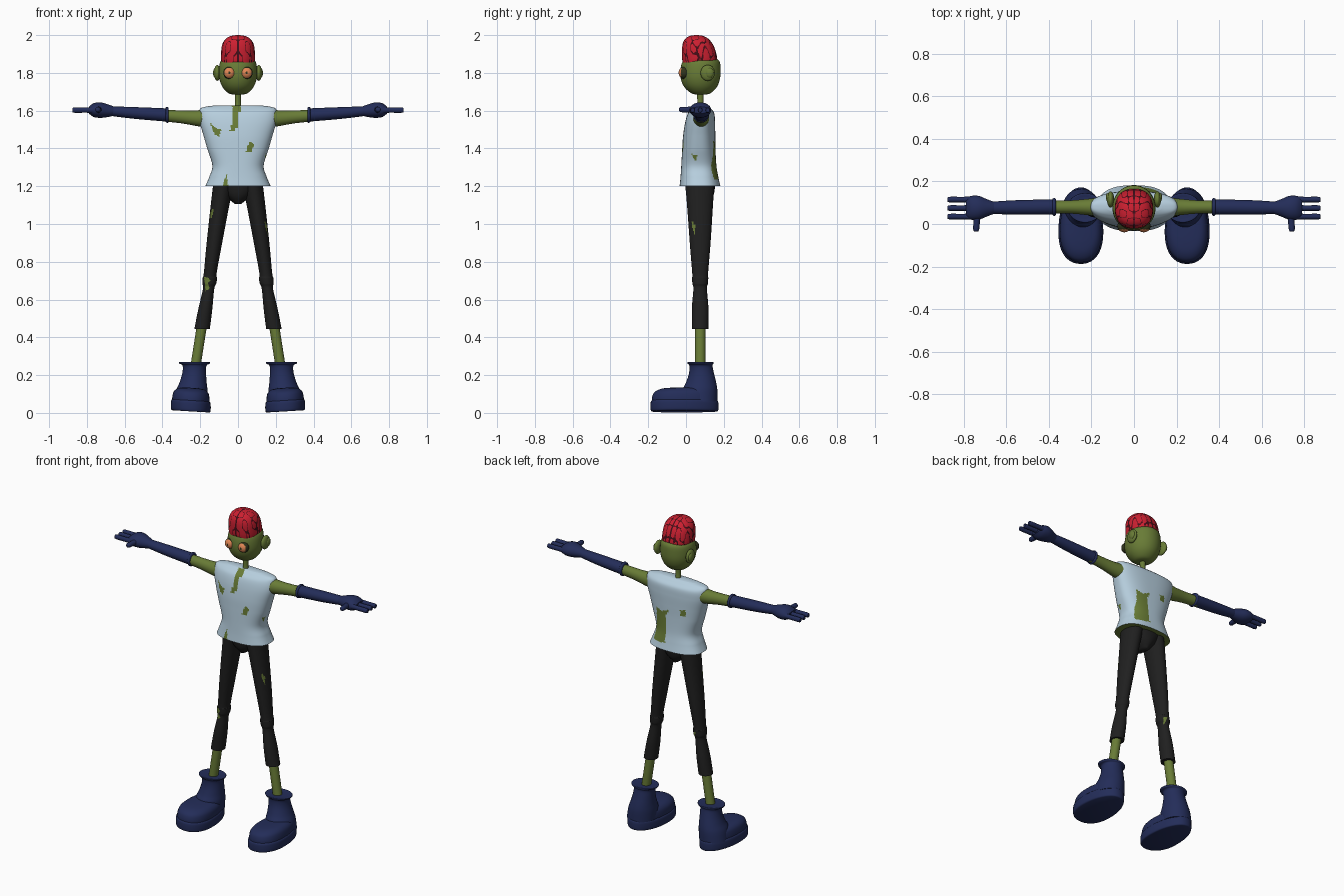
import bpy, bmesh, math, random
from mathutils import Vector

default_cube = bpy.data.objects.get("Cube")
if default_cube:
    bpy.data.objects.remove(default_cube, do_unlink=True)


def make_material(name, red, green, blue):
    material = bpy.data.materials.new(name)
    material.use_nodes = True
    material.diffuse_color = (red, green, blue, 1)
    shader = material.node_tree.nodes["Principled BSDF"]
    shader.inputs["Base Color"].default_value = (red, green, blue, 1)
    shader.inputs["Roughness"].default_value = 0.8
    return material


skin = make_material("green skin", .14, .2, .037)
cloth = make_material("pale blue cloth", .47, .62, .73)
trouser = make_material("black trousers", .014, .014, .014)
navy = make_material("navy rubber", .017, .026, .1)
red = make_material("red brain", .6, .014, .03)
groove = make_material("dark brain groove", .06, .004, .008)
orange = make_material("orange iris", .75, .24, .09)
dark = make_material("dark eye rim", .03, .035, .012)

AXES = {"X": lambda t, u, v: (t, u, v),
        "Y": lambda t, u, v: (u, t, v),
        "Z": lambda t, u, v: (u, v, t)}


def catmull(a, b, c, d, f):
    return 0.5 * (2 * b + (c - a) * f + (2 * a - 5 * b + 4 * c - d) * f * f
                  + (3 * b - a - 3 * c + d) * f ** 3)


def finish(name, bm, materials, rule=None):
    """Turn a bmesh into a smooth object, colouring faces by a rule."""
    bmesh.ops.recalc_face_normals(bm, faces=bm.faces)
    for face in bm.faces:
        face.smooth = True
        if rule:
            face.material_index = int(rule(face.calc_center_median()))
    mesh = bpy.data.meshes.new(name)
    bm.to_mesh(mesh)
    bm.free()
    for material in materials:
        mesh.materials.append(material)
    mesh.set_sharp_from_angle(angle=math.radians(50))
    obj = bpy.data.objects.new(name, mesh)
    bpy.context.collection.objects.link(obj)
    return obj


def loft(name, sections, materials, axis="Z", side=1, seg=24, per=4,
         power=2, taper=0, rule=None):
    """Skin oval sections (along, centre u, centre v, radius u, radius v)."""
    bm = bmesh.new()
    rings = []
    last = len(sections) - 1
    steps = [(i, j / per) for i in range(last) for j in range(per)] + [(last - 1, 1)]
    for i, f in steps:
        near = [sections[min(max(i + k, 0), last)] for k in (-1, 0, 1, 2)]
        t, u, v, ru, rv = (catmull(*values, f) for values in zip(*near))
        ring = []
        for k in range(seg):
            angle = math.tau * k / seg
            c, s = math.cos(angle), math.sin(angle)
            pu = math.copysign(abs(c) ** (2 / power), c) * ru * (1 - taper * s)
            pv = math.copysign(abs(s) ** (2 / power), s) * rv
            x, y, z = AXES[axis](t, u + pu, v + pv)
            ring.append(bm.verts.new((x * side, y, z)))
        rings.append(ring)
    for low, high in zip(rings, rings[1:]):
        for k in range(seg):
            n = (k + 1) % seg
            bm.faces.new((low[k], low[n], high[n], high[k]))
    bm.faces.new(rings[0])
    bm.faces.new(rings[-1])
    return finish(name, bm, materials, rule)


def ellipsoid(name, centre, radii, materials, rule=None):
    bm = bmesh.new()
    bmesh.ops.create_uvsphere(bm, u_segments=40, v_segments=28, radius=1)
    for vert in bm.verts:
        vert.co = Vector(p + q * r for p, q, r in zip(centre, vert.co, radii))
    return finish(name, bm, materials, rule)


def inside(px, pz, outline):
    """Even-odd test for a point in a small outline."""
    hit = False
    for (ax, az), (bx, bz) in zip(outline, outline[1:] + outline[:1]):
        if (az > pz) != (bz > pz) and px < ax + (pz - az) * (bx - ax) / (bz - az):
            hit = not hit
    return hit


# Shirt with torn holes and skin below the hem
front_tears = [
    [(-.03, 1.64), (.012, 1.64), (.005, 1.55), (-.015, 1.49), (-.045, 1.49), (-.03, 1.54)],
    [(-.15, 1.54), (-.12, 1.51), (-.09, 1.5), (-.1, 1.46), (-.125, 1.475)],
    [(.065, 1.44), (.085, 1.42), (.07, 1.38), (.04, 1.38), (.05, 1.41)],
    [(-.085, 1.19), (-.06, 1.27), (-.052, 1.19)]]
back_tears = [
    [(.105, 1.44), (.06, 1.425), (.007, 1.45), (.035, 1.4), (.025, 1.24), (.12, 1.235), (.1, 1.38)],
    [(-.1, 1.47), (-.1, 1.43), (-.065, 1.43), (-.065, 1.465)]]
side_tears = [[(.03, 1.37), (.06, 1.365), (.05, 1.33), (.04, 1.35)]]


def shirt_rule(c):
    if c.z < 1.2005:
        return True
    tears = front_tears if c.y < .07 else back_tears
    return (any(inside(c.x, c.z, t) for t in tears)
            or c.x > .08 and any(inside(c.y, c.z, t) for t in side_tears))


loft("shirt", [(1.2, 0, .074, .173, .108), (1.25, 0, .071, .152, .1),
               (1.31, 0, .068, .136, .093), (1.4, 0, .068, .163, .088),
               (1.47, 0, .07, .183, .085), (1.54, 0, .075, .203, .079),
               (1.59, 0, .08, .205, .068), (1.615, 0, .08, .193, .045),
               (1.627, 0, .08, .13, .028)],
     [cloth, skin], seg=144, per=13, power=2.5, rule=shirt_rule)

# Hips, neck and head
loft("hips", [(1.105, 0, .075, .015, .04), (1.15, 0, .075, .07, .07),
              (1.21, 0, .075, .12, .08)], [trouser])
loft("neck", [(1.6, 0, .078, .02, .022), (1.65, 0, .076, .015, .016),
              (1.71, 0, .076, .018, .02)], [skin])
loft("head", [(1.685, 0, .08, .015, .015), (1.692, 0, .079, .05, .05),
              (1.725, 0, .077, .082, .086), (1.77, 0, .076, .099, .104),
              (1.82, 0, .077, .101, .106), (1.86, 0, .08, .093, .098),
              (1.88, 0, .08, .07, .075)], [skin], seg=40, per=5)

# Brain coloured by folded wave bands
random.seed(4)
waves = []
for n in range(7):
    direction = Vector((random.uniform(-1, 1), random.uniform(-1, 1), random.uniform(-.45, .45)))
    waves.append((direction.normalized() * 125, random.uniform(0, math.tau)))


def brain_rule(c):
    p = Vector((abs(c.x), c.y, c.z))
    fold = sum(math.cos(d.dot(p) + phase) for d, phase in waves)
    return abs(c.x) < .003 or abs(fold) < .55


loft("brain", [(1.84, 0, .073, .085, .088), (1.88, 0, .072, .09, .093),
               (1.94, 0, .064, .086, .084), (1.975, 0, .058, .07, .066),
               (1.994, 0, .056, .042, .04), (2, 0, .056, .008, .008)],
     [red, groove], seg=168, per=16, power=2.3, rule=brain_rule)


def eye_rule(side):
    def rule(c):
        distance = math.hypot(c.x - side * .046, c.z - 1.8)
        return 1 if distance < .006 or distance > .027 else 0
    return rule


def tear_rule(side):
    """Small rips in the trousers, different on each leg."""
    knee = [(-.18, .72), (-.155, .715), (-.145, .7), (-.16, .69), (-.15, .655), (-.172, .645)]
    back_knee = [(-.15, .71), (-.125, .7), (-.135, .66)]
    thigh = [(.03, 1.02), (.05, .99), (.045, .95), (.03, .98)]
    hip = [(.02, 1.09), (.05, 1.06), (.04, 1.02), (.025, 1.05)]

    def rule(c):
        if side > 0:
            return c.x > .11 and inside(c.y, c.z, thigh)
        return (inside(c.x, c.z, knee if c.y < .075 else back_knee)
                or c.x < -.11 and inside(c.y, c.z, hip))
    return rule


for side, label in ((1, "left"), (-1, "right")):
    # Eyes and ears
    ellipsoid(label + "_eye", (side * .046, -.01, 1.8), (.032, .029, .032),
              [orange, dark], eye_rule(side))
    ellipsoid(label + "_ear", (side * .11, .115, 1.8), (.017, .038, .042), [skin])
    ellipsoid(label + "_ear_lobe", (side * .12, .125, 1.8), (.012, .022, .026), [skin])

    # Bare upper arm and long glove
    loft(label + "_upper_arm", [(.16, .08, 1.56, .045, .05), (.22, .08, 1.56, .038, .041),
                                (.3, .08, 1.567, .031, .034), (.4, .08, 1.575, .03, .031)],
         [skin], "X", side)
    loft(label + "_glove_cuff", [(.367, .08, 1.577, .036, .036), (.371, .08, 1.577, .041, .041),
                                 (.38, .08, 1.578, .041, .041), (.384, .08, 1.578, .035, .035)],
         [navy], "X", side)
    loft(label + "_glove_sleeve", [(.375, .08, 1.577, .036, .035), (.55, .078, 1.588, .034, .031),
                                   (.68, .076, 1.598, .028, .025)], [navy], "X", side)
    loft(label + "_palm", [(.65, .076, 1.597, .025, .022), (.69, .076, 1.6, .04, .034),
                           (.73, .076, 1.603, .056, .041), (.765, .076, 1.603, .056, .036),
                           (.79, .076, 1.603, .045, .018)], [navy], "X", side)
    for number, y in enumerate((.035, .075, .115)):
        loft(f"{label}_finger_{number + 1}",
             [(.75, y, 1.603, .016, .017), (.8, y, 1.603, .013, .014),
              (.868, y, 1.603, .013, .014), (.876, y, 1.603, .007, .008)],
             [navy], "X", side, seg=16)
    loft(label + "_thumb", [(.06, .735, 1.603, .022, .022), (.02, .739, 1.605, .016, .016),
                            (-.026, .742, 1.606, .014, .014), (-.036, .742, 1.606, .007, .007)],
         [navy], "Y", side, seg=16)

    # Trouser leg and bare shin
    loft(label + "_trouser_leg",
         [(1.22, .075, .072, .055, .078), (1.12, .092, .074, .05, .07),
          (.9, .125, .075, .041, .055), (.74, .147, .075, .034, .042),
          (.715, .149, .075, .038, .043), (.685, .152, .075, .037, .041),
          (.655, .156, .075, .03, .036), (.55, .173, .075, .037, .044),
          (.445, .19, .075, .041, .043)],
         [trouser, skin], side=side, seg=64, per=14, rule=tear_rule(side))
    loft(label + "_shin", [(.47, .19, .075, .027, .028), (.24, .226, .075, .027, .028)],
         [skin], side=side)

    # Boot: sole, rounded foot and flared shaft
    sole = loft(label + "_boot_sole",
                [(.008, .25, -.008, .096, .172), (.016, .25, -.008, .104, .179),
                 (.055, .25, -.008, .104, .179), (.066, .25, -.008, .098, .173)],
                [navy], side=side, seg=48, power=2.2, taper=.13)
    foot = loft(label + "_boot_foot",
                [(.06, .25, -.008, .098, .173), (.085, .249, -.008, .097, .171),
                 (.11, .248, -.006, .09, .161), (.127, .247, -.002, .07, .13),
                 (.133, .246, 0, .035, .08)],
                [navy], side=side, seg=48, power=2.2, taper=.13)
    loft(label + "_boot_shaft",
         [(.06, .25, .078, .085, .088), (.12, .244, .074, .082, .092),
          (.16, .238, .08, .072, .08), (.21, .232, .082, .063, .066),
          (.25, .23, .079, .063, .061), (.26, .23, .077, .079, .068),
          (.27, .23, .076, .08, .068), (.268, .23, .076, .05, .05)],
         [navy], side=side, seg=40)
    # Lean the feet slightly outwards
    for part in (sole, foot):
        for vert in part.data.vertices:
            vert.co.z += (abs(vert.co.x) - .25) * .06
